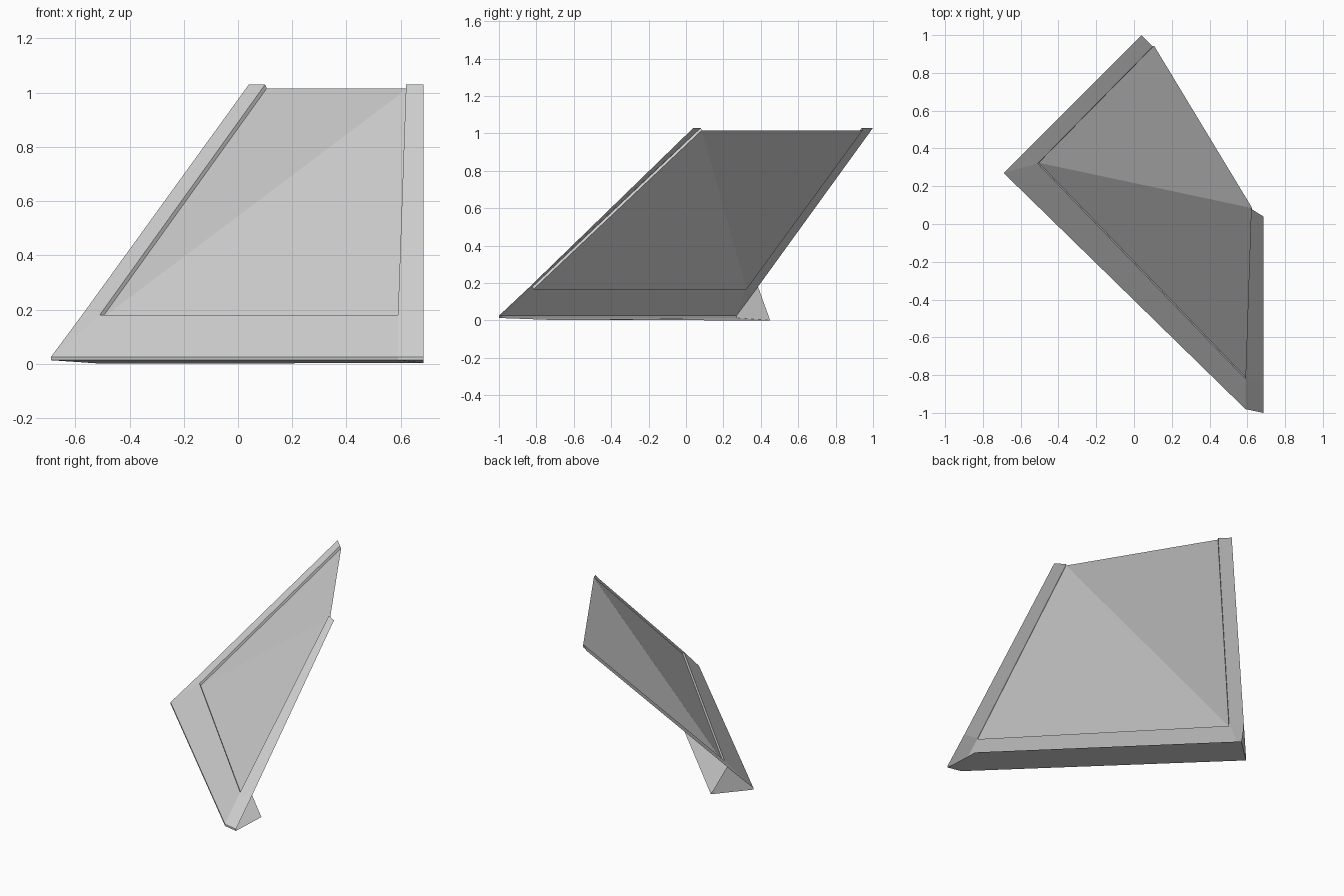
import bpy
import bmesh
from mathutils import Vector

cube = bpy.data.objects.get("Cube")
if cube:
    bpy.data.objects.remove(cube, do_unlink=True)

grey = bpy.data.materials.new("plain_grey")
grey.use_nodes = True
colour = (0.64, 0.64, 0.64, 1)
grey.diffuse_color = colour
grey.node_tree.nodes["Principled BSDF"].inputs["Base Color"].default_value = colour


def sheet(name, *faces):
    """Open sheet made of a few flat faces sharing corners."""
    bm = bmesh.new()
    for face in faces:
        bm.faces.new([bm.verts.new(p) for p in face])
    bmesh.ops.remove_doubles(bm, verts=bm.verts, dist=0.0005)
    mesh = bpy.data.meshes.new(name)
    bm.to_mesh(mesh)
    bm.free()
    mesh.materials.append(grey)
    obj = bpy.data.objects.new(name, mesh)
    bpy.context.collection.objects.link(obj)


# Frame corners: outer and inner edges of the raised border
left_top, left_low = Vector((0.04, 1.0, 1.03)), Vector((-0.575, 0.385, 0.18))
in_left_top, in_left_low = Vector((0.1, 0.94, 1.03)), Vector((-0.51, 0.32, 0.18))
right_top, right_low = Vector((0.685, 0.04, 1.03)), Vector((0.685, -0.835, 0.18))
in_right_top, in_right_low = Vector((0.62, 0.08, 1.03)), Vector((0.59, -0.82, 0.18))

# Base corners: front lip and back edge of the floor
toe_left = Vector((-0.69, 0.27, 0.025))
toe_mid = Vector((0.59, -0.98, 0.025))
toe_right = Vector((0.685, -1.0, 0.025))
heel_left, heel_right = Vector((-0.5, 0.45, 0)), Vector((0.685, -0.73, 0.003))
lip = Vector((0, 0, -0.012))

# Recessed panel, folded along its diagonal
recess = Vector((0.006, 0.004, -0.014))
rim = [in_left_top, in_left_low, in_right_low, in_right_top]
a, b, c, d = [p + recess for p in rim]
sheet("panel", (a, b, d), (b, c, d))

# Narrow step between the border and the panel
sheet("panel_step", *[(p, q, q + recess, p + recess) for p, q in zip(rim, rim[1:])])

# Raised border
sheet("left_border", (left_top, left_low, in_left_low, in_left_top))
sheet("right_border", (in_right_top, in_right_low, right_low, right_top))
sheet("lower_border",
      (left_low, toe_left, in_left_low),
      (in_left_low, toe_left, toe_mid, in_right_low),
      (in_right_low, toe_mid, toe_right, right_low))

# Base: front lip, floor and one closed end
sheet("front_lip", *[(p, p + lip, q + lip, q)
                     for p, q in ((toe_left, toe_mid), (toe_mid, toe_right))])
sheet("floor",
      (toe_left + lip, heel_left, heel_right, toe_mid + lip),
      (toe_mid + lip, heel_right, toe_right + lip))
sheet("end_cap", (left_low, heel_left, toe_left + lip, toe_left))
